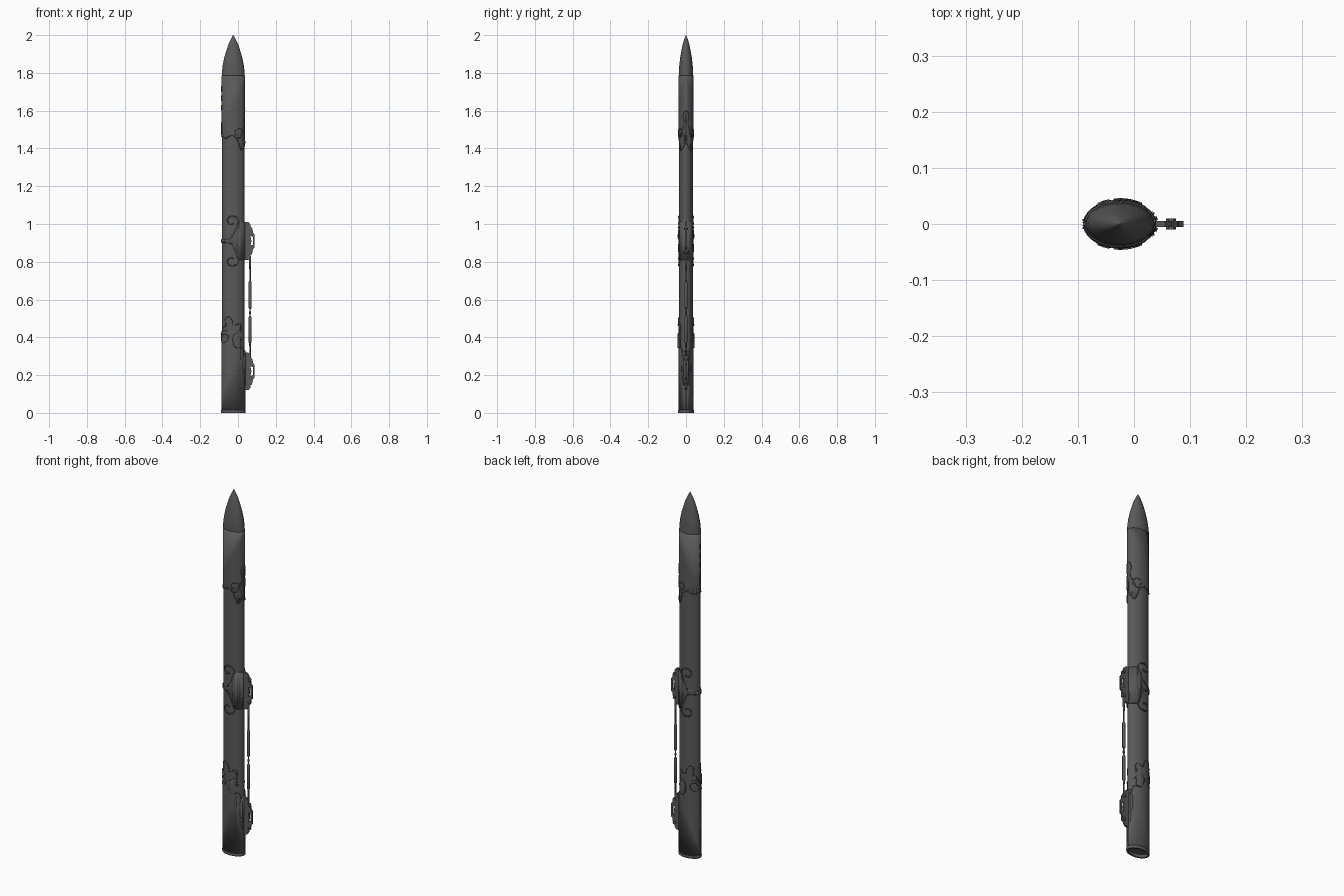
import bpy, bmesh, math
from mathutils import Vector

if "Cube" in bpy.data.objects:
    bpy.data.objects.remove(bpy.data.objects["Cube"])

CX, RX, RY, N = -0.025, 0.0595, 0.037, 40   # oval core of the sheath

metal = bpy.data.materials.new("dark_grey")
metal.diffuse_color = (0.1, 0.1, 0.1, 1)
metal.use_nodes = True
metal.node_tree.nodes["Principled BSDF"].inputs["Base Color"].default_value = metal.diffuse_color


def wrap(deg, z, lift=0.0):
    """Point on the oval wall: 0 = +x edge, 90 = front, 180 = -x edge."""
    a = math.radians(deg)
    return Vector((CX + (RX + lift) * math.cos(a), -(RY + lift) * math.sin(a), z))


def finish(ob, angle=40):
    bpy.ops.object.select_all(action='DESELECT')
    bpy.context.view_layer.objects.active = ob
    ob.select_set(True)
    if ob.type == 'CURVE':
        bpy.ops.object.convert(target='MESH')
        ob = bpy.context.object
    ob.data.materials.clear()
    ob.data.materials.append(metal)
    bpy.ops.object.shade_smooth_by_angle(angle=math.radians(angle))
    return ob


def add_mesh(name, bm):
    me = bpy.data.meshes.new(name)
    bm.to_mesh(me)
    bm.free()
    ob = bpy.data.objects.new(name, me)
    bpy.context.collection.objects.link(ob)
    return ob


def mirror_y(ob):
    m = ob.modifiers.new("Mirror", 'MIRROR')
    m.use_axis = (False, True, False)


def loft(name, rings):
    """Oval rings (z, rx, ry) skinned in order, last ring capped."""
    bm = bmesh.new()
    loops = []
    for z, rx, ry in rings:
        loops.append([bm.verts.new((CX + rx * math.cos(2 * math.pi * i / N),
                                    ry * math.sin(2 * math.pi * i / N), z)) for i in range(N)])
    for a, b in zip(loops, loops[1:]):
        for i in range(N):
            j = (i + 1) % N
            bm.faces.new((a[i], a[j], b[j], b[i]))
    bm.faces.new(loops[-1])
    return finish(add_mesh(name, bm))


def smooth_path(pts, steps=5):
    """Catmull-Rom through the points."""
    p = [Vector(q) for q in pts]
    p = [p[0]] + p + [p[-1]]
    out = []
    for a, b, c, d in zip(p, p[1:], p[2:], p[3:]):
        for k in range(steps):
            t = k / steps
            out.append(0.5 * (2 * b + (c - a) * t + (2 * a - 5 * b + 4 * c - d) * t * t
                              + (3 * b - a - 3 * c + d) * t ** 3))
    return out + [p[-1]]


def wrapped_plate(name, outline, lift):
    """Plate with a (degrees, z) outline, bent round the oval, both sides."""
    bm = bmesh.new()
    f = bm.faces.new([bm.verts.new((q[0], 0, q[1])) for q in outline])
    bmesh.ops.triangulate(bm, faces=[f])
    for k in range(1, 20):
        bmesh.ops.bisect_plane(bm, geom=bm.verts[:] + bm.edges[:] + bm.faces[:],
                               plane_co=(k * 9, 0, 0), plane_no=(1, 0, 0), dist=1e-5)
    for v in bm.verts:
        v.co = wrap(v.co.x, v.co.z, lift)
    bmesh.ops.recalc_face_normals(bm, faces=bm.faces)
    # normals should face away from the core
    f = max(bm.faces, key=lambda q: q.calc_area())
    c = f.calc_center_median()
    if f.normal.dot(Vector((c.x - CX, c.y, 0))) < 0:
        bmesh.ops.reverse_faces(bm, faces=bm.faces)
    ob = add_mesh(name, bm)
    s = ob.modifiers.new("Solidify", 'SOLIDIFY')
    s.thickness, s.offset = lift + 0.001, -1
    mirror_y(ob)
    return finish(ob)


def tube(name, pts, r, mirrored=True):
    cu = bpy.data.curves.new(name, 'CURVE')
    cu.dimensions = '3D'
    cu.bevel_depth, cu.bevel_resolution, cu.use_fill_caps = r, 1, True
    sp = cu.splines.new('POLY')
    sp.points.add(len(pts) - 1)
    for q, p in zip(sp.points, pts):
        q.co = (*p, 1)
    ob = bpy.data.objects.new(name, cu)
    bpy.context.collection.objects.link(ob)
    ob = finish(ob)
    if mirrored:
        mirror_y(ob)
    return ob


def curl(name, deg, z, r, start, sweep, lift=0.003):
    """Spiral scroll lying on the oval wall."""
    pts = []
    for i in range(25):
        t = i / 24
        a, q = math.radians(start + sweep * t), r * (1 - 0.6 * t)
        pts.append(wrap(deg - math.degrees(q / 0.05) * math.cos(a), z + q * math.sin(a), lift))
    tube(name, pts, 0.0035)


# Hollow core with open mouth, rounded mouth rim, pointed tip
loft("sheath_core", [(1.70, 0.045, 0.024), (0.0, 0.054, 0.032), (0.0, RX, RY), (1.79, RX, RY)])
loft("mouth_rim", [(0.004, 0.054, 0.032), (0.0, 0.058, 0.036), (0.0, 0.064, 0.041),
                   (0.005, 0.065, 0.042), (0.012, 0.065, 0.042), (0.016, 0.0635, 0.041),
                   (0.016, 0.0592, 0.0367)])
loft("pointed_tip", [(1.77, 0.061, 0.0385), (1.80, 0.0605, 0.038), (1.84, 0.056, 0.0355),
                     (1.88, 0.048, 0.031), (1.92, 0.036, 0.024), (1.95, 0.026, 0.018),
                     (1.98, 0.012, 0.009), (2.0, 0.001, 0.001)])

# Scalloped mouth sleeve and its scrolls
edge = smooth_path([(0, .30), (25, .31), (39, .345), (75, .345), (90, .37), (88, .41), (60, .425),
                    (48, .45), (58, .475), (88, .462), (97, .49), (112, .507), (133, .50),
                    (130, .46), (150, .45), (170, .42), (180, .41)])
wrapped_plate("mouth_sleeve", [(0, 0.01)] + [tuple(q) for q in edge] + [(180, 0.01)], 0.004)
tube("mouth_sleeve_edge", [wrap(q[0], q[1], 0.003) for q in edge], 0.0025)
curl("mouth_scroll", 140, 0.40, 0.038, 60, 480)
curl("mouth_small_scroll", 72, 0.385, 0.024, 0, 300)

# Middle band with a thin clasp tongue and curled ends
edge = smooth_path([(0, .81), (60, .81), (75, .84), (85, .87), (112, .90), (180, .903),
                    (180, .918), (112, .92), (85, .95), (75, .98), (60, 1.01), (0, 1.01)], 3)
wrapped_plate("middle_band", [tuple(q) for q in edge], 0.004)
tube("middle_band_edge", [wrap(q[0], q[1], 0.003) for q in edge], 0.002)
curl("middle_upper_scroll", 98, 1.015, 0.032, -20, 330)
curl("middle_lower_scroll", 98, 0.805, 0.032, 20, -330)

# Tip sleeve with wavy lower edge, scrolls and edge bumps
edge = smooth_path([(0, 1.44), (20, 1.41), (45, 1.39), (60, 1.42), (75, 1.46), (100, 1.47),
                    (130, 1.455), (180, 1.465)])
wrapped_plate("tip_sleeve", [(0, 1.785)] + [tuple(q) for q in edge] + [(180, 1.785)], 0.002)
tube("tip_sleeve_edge", [wrap(q[0], q[1], 0.002) for q in edge], 0.0025)
curl("tip_scroll", 62, 1.485, 0.032, 200, 420, 0.002)
crest = smooth_path([(0, 1.60), (18, 1.59), (22, 1.56), (14, 1.53), (30, 1.50), (50, 1.47)])
tube("tip_crest", [wrap(q[0], q[1], 0.002) for q in crest], 0.0025)
tube("tip_left_clasp", [wrap(180, 1.47, 0.001), wrap(180, 1.54, 0.001)], 0.0045, False)
for k, z in enumerate((1.60, 1.65, 1.70)):
    tube("tip_edge_bump_%d" % k, [wrap(180, z, 0.001), wrap(180, z + 0.03, 0.001)], 0.0045, False)


def hanger(name, z0):
    """Pierced ornamental side bracket with a scalloped outer edge."""
    outer = [(.030, .20), (.055, .20), (.066, .187), (.068, .172), (.077, .165), (.079, .145),
             (.088, .135), (.088, .065), (.079, .058), (.077, .038), (.068, .032),
             (.066, .014), (.055, 0), (.030, 0)]
    hole = [(.066, .075), (.079, .08), (.079, .122), (.066, .127), (.071, .10)]
    cu = bpy.data.curves.new(name, 'CURVE')
    cu.dimensions, cu.fill_mode = '2D', 'BOTH'
    cu.extrude = 0.005
    for ring in (outer, hole):
        sp = cu.splines.new('POLY')
        sp.points.add(len(ring) - 1)
        for q, p in zip(sp.points, ring):
            q.co = (p[0], p[1], 0, 1)
        sp.use_cyclic_u = True
    ob = bpy.data.objects.new(name, cu)
    ob.rotation_euler = (math.pi / 2, 0, 0)
    ob.location = (0, 0, z0)
    bpy.context.collection.objects.link(ob)
    finish(ob, 30)
    # cross knobs holding the cord, at both ends of the bracket
    for k, z in enumerate((.035, .165)):
        tube("%s_knob_%d" % (name, k), [(.066, -.010, z0 + z), (.066, .010, z0 + z)], 0.009, False)


hanger("upper_hanger", 0.81)
hanger("lower_hanger", 0.12)
wrapped_plate("lower_hanger_base", [(0, .14), (20, .15), (26, .19), (35, .23), (35, .29),
                                    (20, .325), (0, .33)], 0.006)


def rod(name, profile):
    """Turned rod from (radius, z) points on the hanger axis."""
    bm = bmesh.new()
    loops = [[bm.verts.new((0.064 + r * math.cos(i * math.pi / 5),
                            r * math.sin(i * math.pi / 5), z)) for i in range(10)]
             for r, z in profile]
    for a, b in zip(loops, loops[1:]):
        for i in range(10):
            j = (i + 1) % 10
            bm.faces.new((a[i], a[j], b[j], b[i]))
    bm.faces.new(loops[0][::-1])
    bm.faces.new(loops[-1])
    finish(add_mesh(name, bm))


# Linked rods between the hangers
rod("link_rod", [(.005, .28), (.004, .34), (.005, .37), (.008, .375), (.008, .505), (.003, .515),
                 (.003, .522), (.006, .525), (.006, .535), (.003, .538), (.003, .55),
                 (.008, .555), (.008, .69), (.004, .70), (.004, .75), (.006, .80), (.006, .83)])
